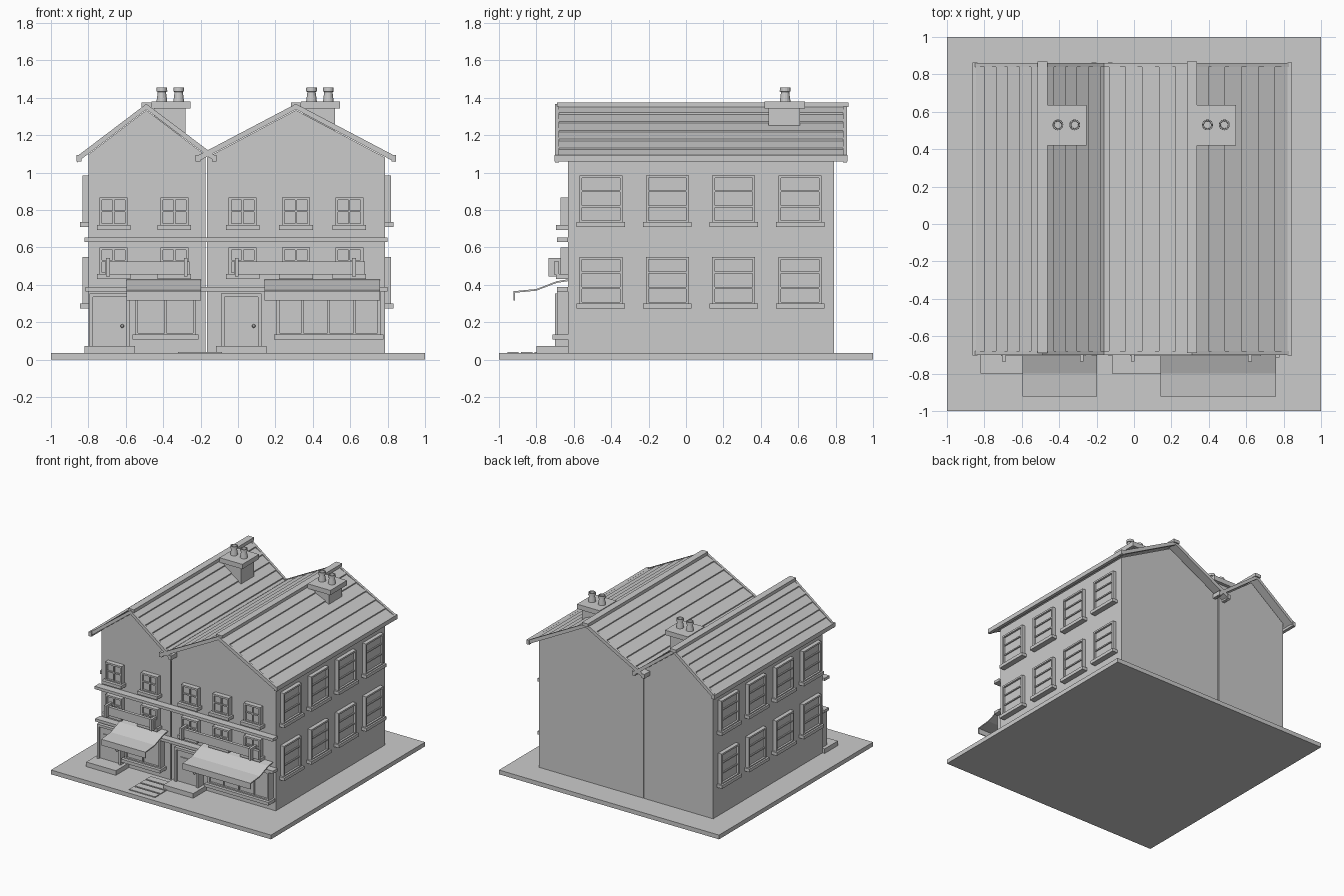
import bpy, bmesh, math
from mathutils import Matrix, Vector

if "Cube" in bpy.data.objects:
    bpy.data.objects.remove(bpy.data.objects["Cube"])

mat = bpy.data.materials.new("plain grey")
mat.use_nodes = True
GREY = (0.6, 0.6, 0.6, 1)
mat.diffuse_color = GREY
mat.node_tree.nodes["Principled BSDF"].inputs["Base Color"].default_value = GREY


def finish(name, bm, matrix=None):
    """Turn a bmesh into a named object."""
    if matrix:
        bmesh.ops.transform(bm, matrix=matrix, verts=bm.verts)
    bmesh.ops.recalc_face_normals(bm, faces=bm.faces)
    mesh = bpy.data.meshes.new(name)
    bm.to_mesh(mesh)
    bm.free()
    mesh.materials.append(mat)
    ob = bpy.data.objects.new(name, mesh)
    bpy.context.collection.objects.link(ob)
    return ob


def add_box(bm, x0, x1, y0, y1, z0, z1):
    m = Matrix.Translation(((x0 + x1) / 2, (y0 + y1) / 2, (z0 + z1) / 2))
    m = m @ Matrix.Diagonal((abs(x1 - x0), abs(y1 - y0), abs(z1 - z0), 1))
    bmesh.ops.create_cube(bm, size=1, matrix=m)


def box(name, *extent):
    bm = bmesh.new()
    add_box(bm, *extent)
    return finish(name, bm)


def add_prism(bm, points, direction):
    """Extrude a closed outline along a direction."""
    face = bm.faces.new([bm.verts.new(p) for p in points])
    out = bmesh.ops.extrude_face_region(bm, geom=[face])
    verts = [g for g in out["geom"] if isinstance(g, bmesh.types.BMVert)]
    bmesh.ops.translate(bm, verts=verts, vec=direction)
    bm.faces.ensure_lookup_table()
    if not face.is_valid or len(face.link_loops if hasattr(face, "link_loops") else face.loops) == 0:
        return
    return face


def xz_prism(bm, outline, y0, y1):
    add_prism(bm, [(x, y0, z) for x, z in outline], Vector((0, y1 - y0, 0)))


FRONT, BACK, GROUND = -0.63, 0.79, 0.035


def wall_matrix(side):
    """Local x runs along the wall, local -y points out of it."""
    return {"front": Matrix.Translation((0, FRONT, 0)),
            "left": Matrix.Translation((0.785, 0, 0)) @ Matrix.Rotation(math.pi / 2, 4, "Z"),
            "right": Matrix.Translation((-0.80, 0, 0)) @ Matrix.Rotation(-math.pi / 2, 4, "Z")}[side]


def window(name, side, u, w, z0, z1, out=0.04, sill_out=0.065, cols=1, rows=2, t=0.014):
    """Frame, glass, glazing bars and sill."""
    bm = bmesh.new()
    a, b = u - w / 2, u + w / 2
    for x in (a, b - t):
        add_box(bm, x, x + t, -out, 0.01, z0, z1)
    add_box(bm, a + t, b - t, -out, 0.01, z1 - t, z1)
    add_box(bm, a + t, b - t, -out, 0.01, z0, z0 + t * 0.6)
    add_box(bm, a + t, b - t, -out + 0.016, 0.01, z0, z1 - t)
    bar = 0.005
    for i in range(1, cols):
        x = a + w * i / cols
        add_box(bm, x - bar, x + bar, -out + 0.006, 0, z0, z1 - t)
    for i in range(1, rows):
        z = z0 + (z1 - z0) * i / rows
        add_box(bm, a + t, b - t, -out + 0.006, 0, z - bar, z + bar)
    add_box(bm, a - 0.015, b + 0.015, -sill_out, 0.01, z0 - 0.026, z0)
    return finish(name, bm, wall_matrix(side))


box("ground_slab", -1, 1, -1, 1, 0, GROUND)

# Houses: gabled walls, roof, gutters and chimney
RIDGE, EAVE, Y0, Y1 = 1.368, 1.085, -0.70, 0.86
THICK = 0.03
COURSES = 6


def house(tag, x0, x1, apex, eave0, eave1):
    def roof_z(x):
        end = eave0 if x < apex else eave1
        return RIDGE + (EAVE - RIDGE) * (x - apex) / (end - apex)

    bm = bmesh.new()
    drop = THICK + 0.004
    xz_prism(bm, [(x0, 0.02), (x1, 0.02), (x1, roof_z(x1) - drop),
                  (apex, RIDGE - drop), (x0, roof_z(x0) - drop)], FRONT, BACK)
    finish(tag + "_walls", bm)

    for label, end in (("right", eave0), ("left", eave1)):
        # Overlapping roof courses, each with a raised lower edge
        bm = bmesh.new()
        lift = 0.009
        for i in range(COURSES):
            a = apex + (end - apex) * i / COURSES
            b = apex + (end - apex) * (i + 1) / COURSES
            xz_prism(bm, [(a, roof_z(a) - lift), (b, roof_z(b)),
                          (b, roof_z(b) - 0.022), (a, roof_z(a) - 0.022)], Y0 + 0.02, Y1 - 0.02)
        finish(f"{tag}_roof_{label}", bm)
        # Boards along the sloping gable edges
        bm = bmesh.new()
        for y in (Y0, Y1 - 0.02):
            xz_prism(bm, [(apex, RIDGE), (end, EAVE + 0.003), (end, EAVE - THICK),
                          (apex, RIDGE - THICK)], y, y + 0.02)
        finish(f"{tag}_verge_{label}", bm)
        s = 1 if end > apex else -1
        box(f"{tag}_gutter_{label}", end - s * 0.022, end + s * 0.004, Y0 - 0.004, Y1 + 0.004, 1.06, 1.095)
    box(tag + "_ridge_cap", apex - 0.027, apex + 0.027, Y0 + 0.01, Y1 + 0.01, RIDGE - 0.018, RIDGE + 0.008)

    box(tag + "_chimney_stack", apex + 0.04, apex + 0.208, 0.44, 0.61, 1.20, 1.345)
    box(tag + "_chimney_cap", apex + 0.028, apex + 0.235, 0.42, 0.637, 1.342, 1.381)
    # Hollow pots, lathed from a short profile
    for k, dx in enumerate((0.083, 0.173)):
        bm = bmesh.new()
        profile = [(0.029, 1.378), (0.022, 1.432), (0.029, 1.434), (0.028, 1.455), (0.021, 1.455), (0.019, 1.385)]
        verts = [bm.verts.new((r, 0, z)) for r, z in profile]
        edges = [bm.edges.new(p) for p in zip(verts, verts[1:])]
        bmesh.ops.spin(bm, geom=verts + edges, axis=(0, 0, 1), cent=(0, 0, 0),
                       steps=16, angle=math.tau, use_merge=True)
        bmesh.ops.remove_doubles(bm, verts=bm.verts, dist=0.0005)
        finish(f"{tag}_chimney_pot_{k + 1}", bm, Matrix.Translation((apex + dx, 0.53, 0)))


house("small_house", -0.80, -0.173, -0.49, -0.86, -0.118)
house("large_house", -0.165, 0.785, 0.31, -0.222, 0.842)

# Upper windows
for u in (-0.665, -0.34, 0.025, 0.31, 0.595):
    window("front_window_lower", "front", u, 0.15, 0.457, 0.60, cols=2)
    window("front_window_upper", "front", u, 0.15, 0.72, 0.867, cols=2)
for side, sign in (("left", 1), ("right", -1)):
    for y in (-0.455, -0.10, 0.255, 0.61):
        for z in (0.30, 0.735):
            window(side + "_window", side, sign * y, 0.23, z, z + 0.25, out=0.032, sill_out=0.046, rows=3)

# String courses
box("string_course_upper", -0.82, 0.80, -0.69, FRONT, 0.63, 0.653)
box("string_course_lower", -0.815, 0.80, -0.69, FRONT, 0.365, 0.388)


def shopfront(tag, door, win0, win1, aw0, aw1, sign0, sign1):
    # Door with frame, glazed panel, knob and step
    bm = bmesh.new()
    for x0, x1 in ((-0.108, -0.09), (0.09, 0.108)):
        add_box(bm, door + x0, door + x1, -0.70, FRONT, 0.07, 0.35)
    add_box(bm, door - 0.108, door + 0.108, -0.70, FRONT, 0.335, 0.355)
    finish(tag + "_door_frame", bm)
    box(tag + "_door", door - 0.09, door + 0.09, -0.682, FRONT, 0.07, 0.337)
    box(tag + "_door_panel", door - 0.06, door + 0.06, -0.69, -0.68, 0.22, 0.28)
    bm = bmesh.new()
    bmesh.ops.create_icosphere(bm, subdivisions=2, radius=0.01)
    finish(tag + "_door_knob", bm, Matrix.Translation((door + 0.066, -0.69, 0.18)))
    box(tag + "_door_step", door - 0.135, door + 0.135, -0.80, FRONT, 0.03, 0.073)

    # Display window
    window(tag + "_shop_window", "front", (win0 + win1) / 2, win1 - win0, 0.134, 0.37,
           out=0.06, sill_out=0.085, cols=round((win1 - win0) / 0.14), rows=1, t=0.016)

    # Awning as a thin folded sheet
    bm = bmesh.new()
    top = [(-0.63, 0.43), (-0.69, 0.42), (-0.80, 0.378), (-0.922, 0.366), (-0.922, 0.316)]
    under = [(-0.914, 0.316), (-0.914, 0.358), (-0.80, 0.369), (-0.69, 0.411), (-0.63, 0.42)]
    add_prism(bm, [(aw0, y, z) for y, z in top + under], Vector((aw1 - aw0, 0, 0)))
    finish(tag + "_awning", bm)

    # Blank fascia board held by two brackets
    box(tag + "_fascia_board", sign0, sign1, -0.705, -0.68, 0.455, 0.525)
    for x in (sign0 + 0.015, sign1 - (0.02 if tag == "small_shop" else 0.06)):
        box(tag + "_fascia_bracket", x - 0.01, x + 0.01, -0.735, FRONT, 0.445, 0.543)


shopfront("small_shop", -0.685, -0.55, -0.225, -0.597, -0.197, -0.71, -0.26)
shopfront("large_shop", 0.018, 0.207, 0.762, 0.143, 0.758, -0.022, 0.68)

# Paving slabs in front of the houses
for i in range(4):
    y = -0.955 + i * 0.073
    box(f"paving_slab_{i + 1}", -0.32, -0.085, y, y + 0.06, 0.03, 0.042)
